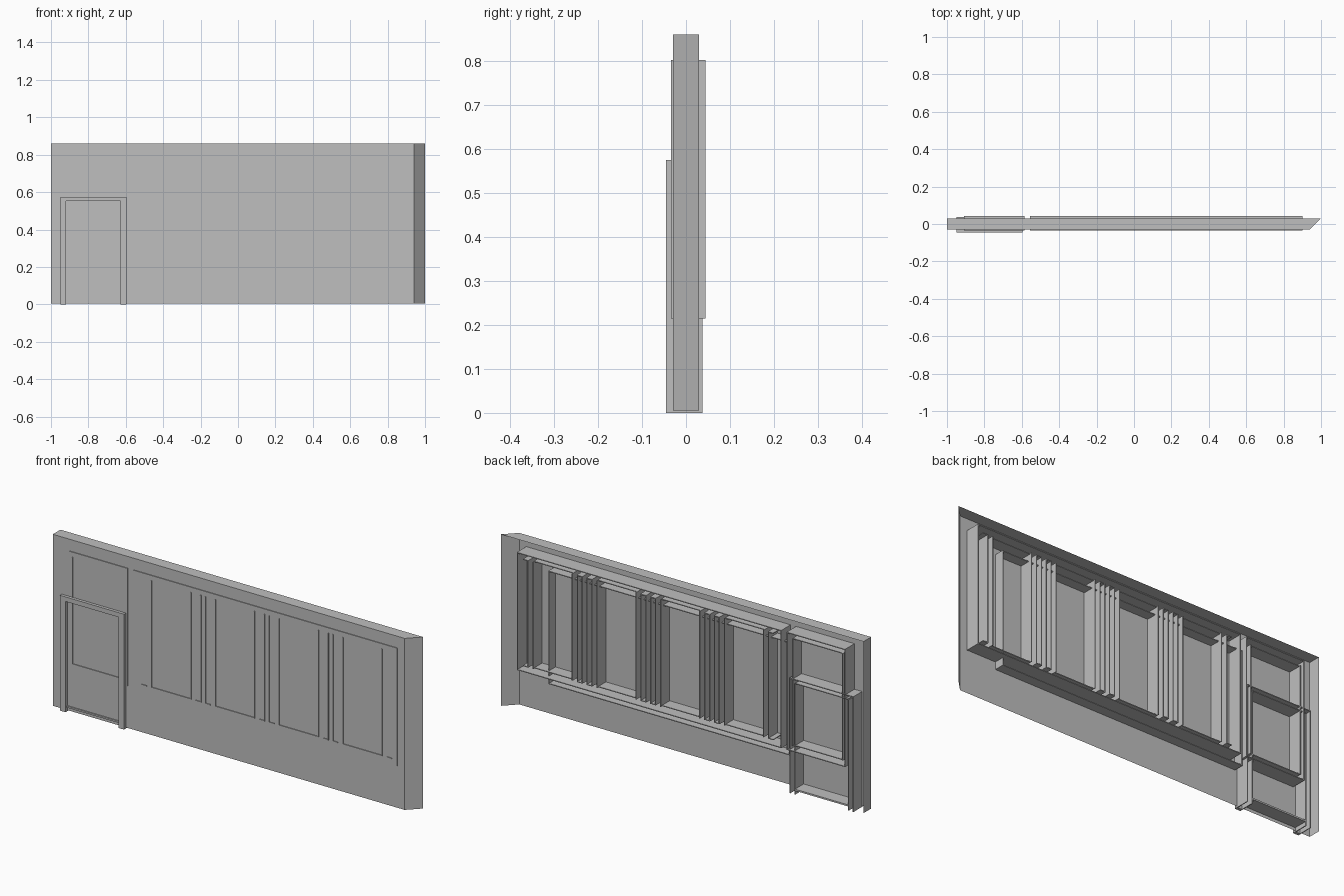
import bpy
import bmesh

cube = bpy.data.objects.get("Cube")
if cube:
    bpy.data.objects.remove(cube, do_unlink=True)

grey = bpy.data.materials.new("plain_grey")
grey.use_nodes = True
grey.diffuse_color = (0.52, 0.52, 0.52, 1)
grey.node_tree.nodes["Principled BSDF"].inputs["Base Color"].default_value = (0.52, 0.52, 0.52, 1)

T = 0.004  # board thickness


def finish(name, bm):
    mesh = bpy.data.meshes.new(name)
    bm.to_mesh(mesh)
    bm.free()
    mesh.materials.append(grey)
    ob = bpy.data.objects.new(name, mesh)
    bpy.context.scene.collection.objects.link(ob)
    return ob


def add_box(bm, x, y, z):
    verts = bmesh.ops.create_cube(bm, size=1)["verts"]
    for v in verts:
        v.co = [lo + (c + 0.5) * (hi - lo) for c, (lo, hi) in zip(v.co, (x, y, z))]


def upright(bm, x, y, z):
    add_box(bm, (x - T / 2, x + T / 2), y, z)


def ring(bm, x, y, z):
    """Thin four-board frame around the given rectangle."""
    for px in (x[0] + T / 2, x[1] - T / 2):
        upright(bm, px, y, z)
    for pz in (z[0], z[1] - T):
        add_box(bm, x, y, (pz, pz + T))


# Wall shell: front, mitred end, square end and top; open at back and bottom
bm = bmesh.new()
plan = [(-1, 0.03), (-1, -0.03), (0.94, -0.03), (1, 0.03)]
low = [bm.verts.new((x, y, 0.005)) for x, y in plan]
high = [bm.verts.new((x, y, 0.86)) for x, y in plan]
for i in range(3):
    bm.faces.new((low[i], low[i + 1], high[i + 1], high[i]))
bm.faces.new(high)
finish("wall_shell", bm)

# Long window: outer frame
POKE, BACK = -0.034, 0.044
OUTER_Z, INNER_Z = (0.215, 0.802), (0.241, 0.775)
bm = bmesh.new()
x0, x1 = -0.556, 0.902
upright(bm, x1 - T / 2, (POKE, BACK), OUTER_Z)
upright(bm, x0 + T / 2, (-0.029, BACK), OUTER_Z)
add_box(bm, (x0, x1), (POKE, BACK), (OUTER_Z[1] - T, OUTER_Z[1]))
add_box(bm, (x0, x1), (-0.029, BACK), (OUTER_Z[0], OUTER_Z[0] + T))
finish("long_window_outer_frame", bm)

# Long window: mullion clusters and pane rails
centres = [-0.522 + 0.3515 * i for i in range(5)]
bm = bmesh.new()
for i, c in enumerate(centres):
    for offset, front in ((0.013, POKE), (0.04, -0.029), (0.068, POKE)):
        for side in (-1, 1):
            x = c + side * offset
            outside = x < x0 + 0.01 or x > x1 - 0.01
            if not outside and not (i in (0, 4) and offset < 0.02):
                upright(bm, x, (front, 0.04), INNER_Z)
finish("long_window_mullions", bm)

bm = bmesh.new()
for a, b in zip(centres, centres[1:]):
    x = (a + 0.068, b - 0.068)
    add_box(bm, x, (POKE, 0.03), (INNER_Z[0], INNER_Z[0] + T))
    add_box(bm, x, (-0.029, 0.03), (INNER_Z[1] - T, INNER_Z[1]))
for c in centres:
    for x in ((c + 0.013, c + 0.04), (c - 0.04, c - 0.013)):
        if x[0] > x0 and x[1] < x1:
            add_box(bm, x, (POKE, 0.04), (INNER_Z[0], INNER_Z[0] + T))
            add_box(bm, x, (-0.029, 0.04), (INNER_Z[1] - T, INNER_Z[1]))
finish("long_window_pane_rails", bm)

# Recessed frame behind the long window
bm = bmesh.new()
ring(bm, (-0.585, 0.745), (-0.029, 0.02), (0.178, 0.742))
finish("recessed_frame", bm)

# Side window above the door
bm = bmesh.new()
x0, x1 = -0.908, -0.586
upright(bm, x1 - T / 2, (POKE, BACK), OUTER_Z)
upright(bm, x0 + T / 2, (-0.029, BACK), OUTER_Z)
add_box(bm, (x0, x1), (POKE, BACK), (OUTER_Z[1] - T, OUTER_Z[1]))
add_box(bm, (x0, x1), (-0.029, BACK), (OUTER_Z[0], OUTER_Z[0] + T))
finish("side_window_outer_frame", bm)
bm = bmesh.new()
upright(bm, -0.89, (POKE, 0.04), INNER_Z)
upright(bm, -0.615, (-0.029, 0.04), INNER_Z)
add_box(bm, (-0.89, -0.615), (POKE, 0.035), (INNER_Z[0], INNER_Z[0] + T))
add_box(bm, (-0.89, -0.615), (-0.029, 0.035), (INNER_Z[1] - T, INNER_Z[1]))
finish("side_window_inner_frame", bm)

# Door casing: raised trim in front, hollow boards behind
bm = bmesh.new()
xo, xi = (-0.95, -0.597), (-0.92, -0.628)
top, inner_top = 0.575, 0.552
trim = (-0.045, -0.03)
add_box(bm, (xo[0], xi[0]), trim, (0, top))
add_box(bm, (xi[1], xo[1]), trim, (0, top))
add_box(bm, (xi[0], xi[1]), trim, (inner_top, top))
finish("door_trim", bm)

bm = bmesh.new()
depth = (-0.03, 0.038)
for x in (xo[0] + T / 2, xo[1] - T / 2):
    upright(bm, x, depth, (0, top))
for x in (xi[0] - T / 2, xi[1] + T / 2):
    upright(bm, x, depth, (0, inner_top))
add_box(bm, xo, depth, (top - T, top))
add_box(bm, xi, depth, (inner_top, inner_top + T))
finish("door_casing_boards", bm)

bm = bmesh.new()
add_box(bm, xi, (-0.036, 0.038), (0.02, 0.028))
finish("door_threshold", bm)
